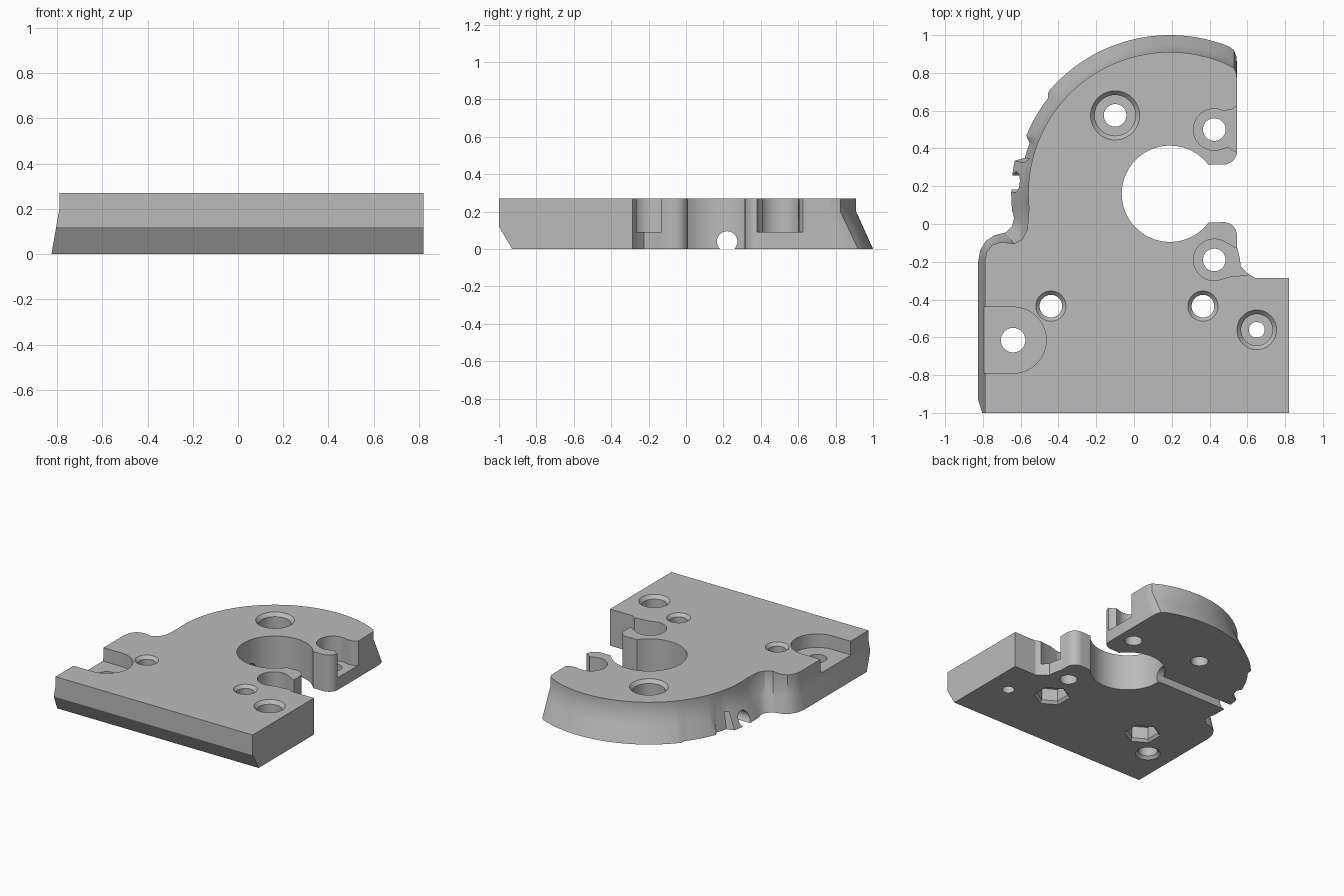
import bpy, bmesh
from math import sin, cos, radians, pi

cube = bpy.data.objects.get("Cube")
if cube:
    bpy.data.objects.remove(cube)

grey = bpy.data.materials.new("light_grey")
grey.use_nodes = True
colour = (0.5, 0.5, 0.5, 1)
grey.diffuse_color = colour
grey.node_tree.nodes["Principled BSDF"].inputs["Base Color"].default_value = colour

H = 0.27                 # plate height
SLOPE_TOP = 0.2          # flared rim ends here
CX, CY = 0.19, 0.16      # centre of the round opening and the rim


def arc(cx, cy, r, a0, a1, n):
    angles = [radians(a0 + (a1 - a0) * i / n) for i in range(n + 1)]
    return [(cx + r * cos(a), cy + r * sin(a)) for a in angles]


def loft(name, rings):
    """Closed solid through rings of equal point count."""
    bm = bmesh.new()
    loops = [[bm.verts.new(p) for p in ring] for ring in rings]
    n = len(loops[0])
    for a, b in zip(loops, loops[1:]):
        for i in range(n):
            j = (i + 1) % n
            bm.faces.new((a[i], a[j], b[j], b[i]))
    bm.faces.new(loops[0][::-1])
    bm.faces.new(loops[-1])
    bmesh.ops.recalc_face_normals(bm, faces=bm.faces)
    mesh = bpy.data.meshes.new(name)
    bm.to_mesh(mesh)
    bm.free()
    mesh.materials.append(grey)
    obj = bpy.data.objects.new(name, mesh)
    bpy.context.collection.objects.link(obj)
    return obj


def prism(name, outline, z0, z1):
    return loft(name, [[(x, y, z) for x, y in outline] for z in (z0, z1)])


def turned(name, x, y, profile, sides=48, turn=0):
    """Round or many-sided cutter from (radius, height) pairs."""
    rings = [[(px, py, z) for px, py in arc(x, y, r, turn, turn + 360, sides)[:-1]]
             for r, z in profile]
    return loft(name, rings)


# Edges that are upright: right side, lower jaw, round opening, upper jaw
upright = [(0.82, -1), (0.82, -0.285), (0.64, -0.285), (0.6, -0.26),
           (0.565, -0.225), (0.56, -0.18), (0.545, -0.12)]
upright += arc(0.475, -0.06, 0.07, 0, 90, 8)
upright += arc(CX, CY, 0.255, -37, -323, 60)
upright += arc(0.475, 0.385, 0.07, -90, 0, 8)
low, top = list(upright), list(upright)

# Flared rim, with a rounded end and a shallow stepped recess
low += [(0.545, 0.84), (0.543, 0.885), (0.53, 0.92)]
top += [(0.545, 0.76), (0.543, 0.795), (0.53, 0.825)]
for a in range(68, 187, 2):
    r = 0.84
    if 141 < a < 160:
        r = 0.82
    elif 160 <= a < 168:
        r = 0.79
    low += arc(CX, CY, r, a, a, 1)[:1]
    top += arc(CX, CY, 0.75, a, a, 1)[:1]

# Waist and shoulder leading into the straight left side
low += [(-0.635, 0.03), (-0.645, -0.01), (-0.68, -0.045), (-0.74, -0.06),
        (-0.785, -0.09), (-0.815, -0.14), (-0.825, -0.2), (-0.825, -1)]
top += [(-0.56, 0.02), (-0.565, -0.03), (-0.59, -0.08), (-0.635, -0.105),
        (-0.7, -0.095), (-0.75, -0.11), (-0.78, -0.15), (-0.79, -0.2), (-0.79, -1)][1:]


def level(z):
    """Outline at a height, with the front edge undercut near the bottom."""
    t = min(z / SLOPE_TOP, 1)
    under = max(0, 0.07 * (1 - z / 0.12))
    ring = []
    for (x0, y0), (x1, y1) in zip(low, top):
        y = y0 + (y1 - y0) * t
        ring.append((x0 + (x1 - x0) * t, y + under if y0 == -1 else y, z))
    return ring


plate = loft("base_plate", [level(z) for z in (0, 0.12, SLOPE_TOP, H)])

LOW, HIGH = -0.1, 0.4
cutters = []

# Jaw pockets, open to the right
upper = arc(0.425, 0.5, 0.11, 65, 290, 30)
upper += [(0.5, 0.41), (0.52, 0.39), (0.545, 0.38), (0.7, 0.38),
          (0.7, 0.625), (0.545, 0.625), (0.515, 0.605)]
lower = arc(0.425, -0.19, 0.11, 55, 280, 30)
lower += [(0.5, -0.28), (0.6, -0.27), (0.7, -0.2), (0.7, -0.13), (0.545, -0.13)]
cutters.append(prism("upper_jaw_pocket", upper, 0.09, HIGH))
cutters.append(prism("lower_jaw_pocket", lower, 0.09, HIGH))
for y in (0.5, -0.19):
    cutters.append(turned("jaw_hole", 0.425, y, [(0.06, LOW), (0.06, HIGH)]))

# Rounded pocket on the left with its bolt hole
side = arc(-0.64, -0.615, 0.175, -90, 90, 32) + [(-1, -0.44), (-1, -0.79)]
cutters.append(prism("side_pocket", side, 0.17, HIGH))
cutters.append(turned("side_hole", -0.64, -0.615,
                      [(0.085, LOW), (0.085, 0), (0.065, 0.02), (0.065, HIGH)]))

# Stepped holes with a bevelled mouth
for name, x, y, mouth, bore, hole in (("large_bore", -0.1, 0.575, 0.13, 0.108, 0.06),
                                      ("small_bore", 0.65, -0.56, 0.105, 0.083, 0.042)):
    cutters.append(turned(name, x, y, [(hole, LOW), (hole, 0.09), (bore, 0.09),
                                       (bore, H - 0.025), (mouth, H), (mouth, HIGH)]))

# Bevelled through holes with six-sided nut recesses underneath
for x in (-0.44, 0.365):
    cutters.append(turned("bolt_hole", x, -0.435,
                          [(0.06, LOW), (0.06, H - 0.022), (0.08, H), (0.08, HIGH)]))
    cutters.append(turned("nut_recess", x, -0.435,
                          [(0.125, LOW), (0.125, 0), (0.108, 0.02), (0.108, 0.11)], 6, 30))

# Round channel along the underside, from the opening to the left edge
circle = arc(0.22, 0.04, 0.055, 0, 360, 32)[:-1]
cutters.append(loft("channel", [[(x, y, z) for y, z in circle] for x in (-1, 0.1)]))

bpy.context.view_layer.objects.active = plate
plate.select_set(True)
for cutter in cutters:
    cutter.hide_render = True
    mod = plate.modifiers.new(cutter.name, "BOOLEAN")
    mod.operation = "DIFFERENCE"
    mod.solver = "EXACT"
    mod.object = cutter
    bpy.ops.object.modifier_apply(modifier=mod.name)
    bpy.data.objects.remove(cutter)

bpy.ops.object.shade_smooth_by_angle(angle=pi / 6)
